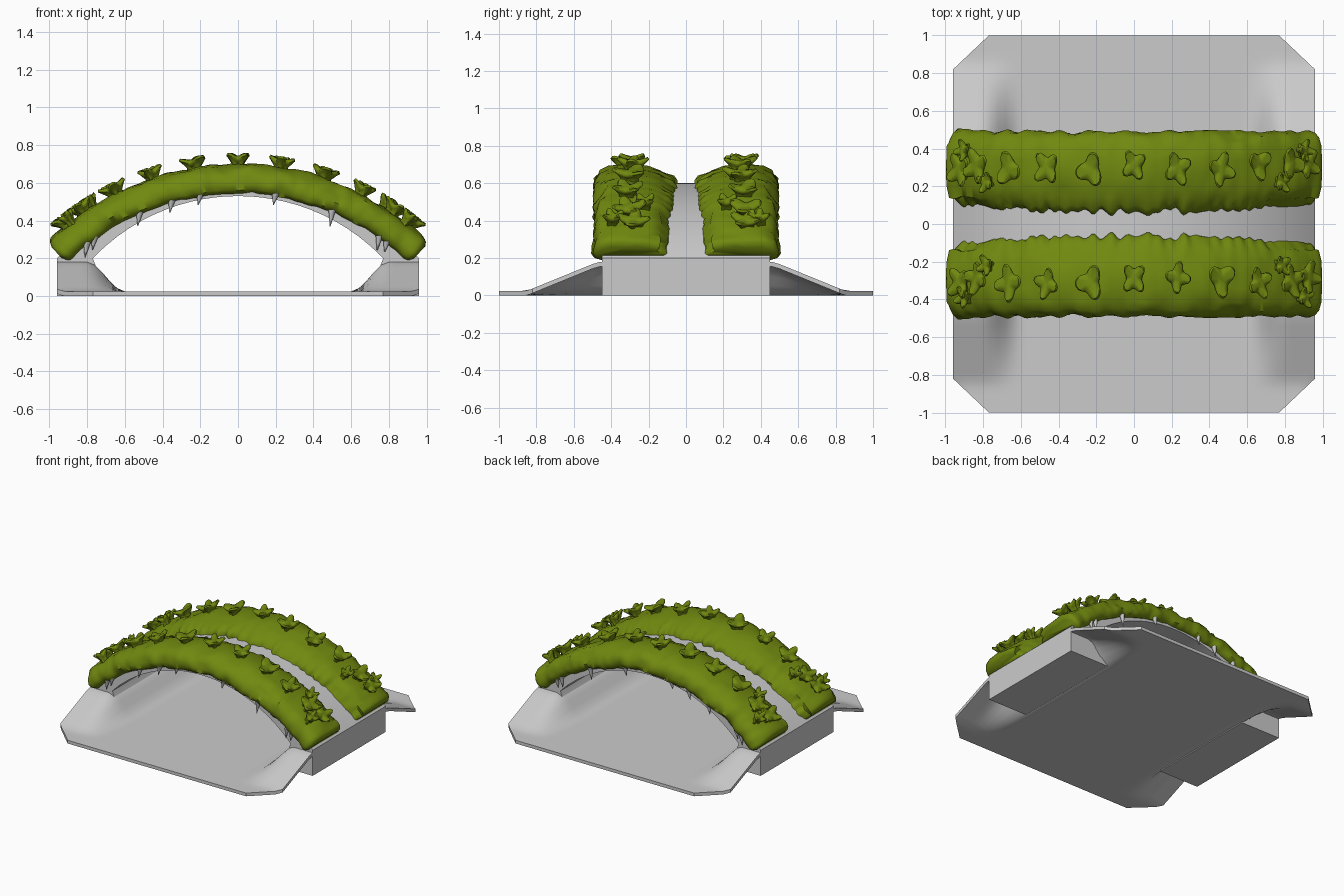
import bpy, bmesh, math, random
from mathutils import Vector, noise

if "Cube" in bpy.data.objects:
    bpy.data.objects.remove(bpy.data.objects["Cube"])
random.seed(4)

ZC, R_TOP = -0.752, 1.352          # centre and radius of the arch's top curve
END = math.asin(0.96 / R_TOP)


def material(name, rgb):
    m = bpy.data.materials.new(name)
    m.diffuse_color = (*rgb, 1)
    m.use_nodes = True
    m.node_tree.nodes["Principled BSDF"].inputs["Base Color"].default_value = m.diffuse_color
    return m


STONE = material("pale_grey", (0.6, 0.6, 0.6))
MOSS = material("moss_green", (0.165, 0.25, 0.005))


def finish(bm, name, mat, angle=40):
    bmesh.ops.recalc_face_normals(bm, faces=bm.faces[:])
    me = bpy.data.meshes.new(name)
    bm.to_mesh(me)
    bm.free()
    me.materials.append(mat)
    ob = bpy.data.objects.new(name, me)
    bpy.context.collection.objects.link(ob)
    bpy.ops.object.select_all(action='DESELECT')
    ob.select_set(True)
    bpy.context.view_layer.objects.active = ob
    bpy.ops.object.shade_smooth_by_angle(angle=math.radians(angle))
    return ob


def on_arch(a, r, y):
    return Vector((r * math.sin(a), y, ZC + r * math.cos(a)))


def skin(bm, rings):
    """Closed tube through equal-length rings, capped at both ends."""
    vs = [[bm.verts.new(p) for p in ring] for ring in rings]
    n = len(vs[0])
    for a, b in zip(vs, vs[1:]):
        for i in range(n):
            bm.faces.new((a[i], a[(i + 1) % n], b[(i + 1) % n], b[i]))
    bm.faces.new(vs[0])
    bm.faces.new(vs[-1])


# Ground: thin sheet with clipped corners, rising to banks beside the bridge
def ground_height(x, y):
    fx = min(1, max(0, (abs(x) - 0.6) / 0.2))
    fy = min(1, max(0, (0.85 - abs(y)) / 0.38))
    return 0.025 + 0.155 * fx * fx * (3 - 2 * fx) * fy


bm = bmesh.new()
bmesh.ops.create_grid(bm, x_segments=48, y_segments=48, size=1)
for v in bm.verts:
    v.co.x *= 0.96
for sx in (-1, 1):
    for sy in (-1, 1):
        bmesh.ops.bisect_plane(bm, geom=bm.verts[:] + bm.edges[:] + bm.faces[:],
                               plane_co=(0.96 * sx, 0.82 * sy, 0),
                               plane_no=(0.18 * sx, 0.19 * sy, 0), clear_outer=True)
for v in bm.verts:
    v.co.z = ground_height(v.co.x, v.co.y)
ext = bmesh.ops.extrude_face_region(bm, geom=bm.faces[:])["geom"]
for v in ext:
    if isinstance(v, bmesh.types.BMVert):
        v.co.z -= 0.025
finish(bm, "ground_sheet", STONE)

# Bridge: arch profile swept across the width
half = [(0.62, 0.028), (0.69, 0.055), (0.735, 0.11), (0.77, 0.2)]
under = [(x, -0.533 + math.sqrt(1.063 ** 2 - x * x)) for x in
         [0.77 - 1.54 * i / 24 for i in range(1, 24)]]
top = [on_arch(-END + 2 * END * i / 32, R_TOP, 0) for i in range(33)]
outline = ([(0.96, 0), (0.62, 0)] + half + under +
           [(-x, z) for x, z in reversed(half)] + [(-0.62, 0), (-0.96, 0)] +
           [(p.x, p.z) for p in top])
bm = bmesh.new()
skin(bm, [[(x, y, z) for x, z in outline] for y in (-0.45, 0.45)])
finish(bm, "arch_bridge", STONE)

# Moss bank: lumpy pad along each side of the deck, as (y, radius)
SECTION = [(0.06, 1.335), (0.065, 1.37), (0.09, 1.395), (0.14, 1.42), (0.2, 1.44),
           (0.27, 1.448), (0.34, 1.448), (0.41, 1.44), (0.455, 1.42), (0.48, 1.39),
           (0.492, 1.35), (0.485, 1.315), (0.46, 1.295), (0.42, 1.3), (0.4, 1.335)]


def moss_bank(side):
    rings = []
    n = 150
    for i in range(n + 1):
        t = -1 + 2 * i / n
        a = 0.775 * t
        edge = min(1, (1 - abs(t)) / 0.04)
        k = 0.55 + 0.45 * math.sqrt(1 - (1 - edge) ** 2)   # rounded ends
        ring = []
        for y, r in SECTION:
            y, r = 0.29 + (y - 0.29) * (0.8 + 0.2 * k), 1.37 + (r - 1.37) * k
            p = Vector((a * 10, y * 14, r * 14))
            lump = noise.noise(p) * 0.016 + noise.noise(p * 2.3) * 0.01
            out = Vector(((y - 0.28) * 0.5, r - 1.365)).normalized()
            y += out.x * lump * 1.3
            r += out.y * lump
            if y < 0.12:                                     # ragged inner edge
                y += 0.035 * noise.noise(Vector((a * 28, 3, 0))) + 0.05 * t * t
            ring.append(on_arch(a, r, side * y))
        rings.append(ring)
    bm = bmesh.new()
    skin(bm, rings)
    return bm


# Leaf tuft: lobed cushion with a narrower neck
def tuft(bm, a, y, size, lobes, side):
    rings = []
    turn = random.uniform(0, 6.28)
    for r, k in ((1.42, 0.6), (1.455, 0.55), (1.475, 0.85), (1.488, 1.0),
                 (1.5, 0.9), (1.497, 0.4)):
        ring = []
        for j in range(28):
            th = 2 * math.pi * j / 28
            w = size * k * (1 + 0.27 * math.cos(lobes * th + turn))
            rr = r + (0.012 * math.cos(lobes * th + turn) if k > 0.7 else 0)
            ring.append(on_arch(a + 0.85 * w * math.cos(th) / 1.47, rr,
                                side * (y + 1.1 * w * math.sin(th))))
        rings.append(ring)
    skin(bm, rings)


# Hanging root: thin tapered drip below the outer edge
def drip(bm, x, length, side):
    a = math.asin(x / 1.31)
    p = on_arch(a, 1.31, side * 0.465)
    rings = []
    for k, w in ((0, 0.02), (0.5, 0.011), (1, 0.002)):
        c = p - Vector((0.012 * k, 0, length * k))
        rings.append([c + Vector((w * math.cos(q), w * math.sin(q), 0))
                      for q in [math.tau * j / 6 for j in range(6)]])
    skin(bm, rings)


for side, word in ((-1, "front"), (1, "back")):
    finish(moss_bank(side), word + "_moss_bank", MOSS, 60)
    bm = bmesh.new()
    for x in (0, 0.23, 0.46, 0.66, 0.83, 0.92):
        for s in ((1, -1) if x else (1,)):
            tuft(bm, s * math.asin(x / 1.47), 0.3 + random.uniform(-0.02, 0.02),
                 random.uniform(0.064, 0.076), random.choice((3, 4, 4)), side)
    for x in (0.9, 0.78, -0.9, -0.78):
        tuft(bm, math.asin(x / 1.47), 0.39 if abs(x) > 0.8 else 0.22, 0.045, 4, side)
    finish(bm, word + "_leaf_tufts", MOSS, 60)
    bm = bmesh.new()
    for x, ln in ((-0.8, 0.08), (-0.76, 0.07), (-0.52, 0.08), (-0.35, 0.07), (-0.2, 0.06),
                  (0.2, 0.06), (0.5, 0.09), (0.75, 0.08), (0.79, 0.06)):
        drip(bm, x, ln, side)
    finish(bm, word + "_hanging_roots", STONE, 60)
